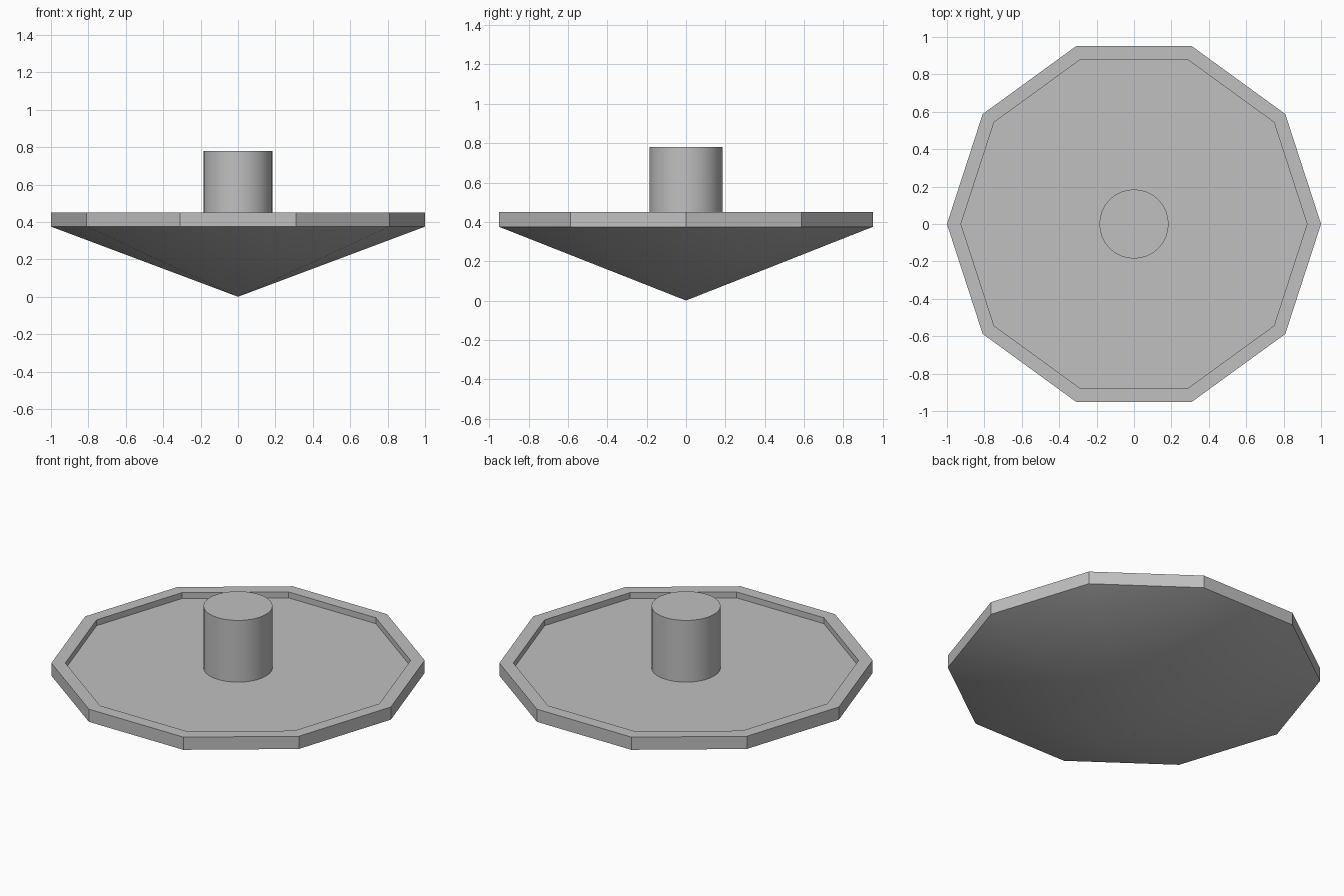
import bpy
import bmesh
from math import cos, sin, tau, radians

cube = bpy.data.objects.get("Cube")
if cube:
    bpy.data.objects.remove(cube)

grey = bpy.data.materials.new("plain grey")
grey.use_nodes = True
grey.diffuse_color = (0.53, 0.53, 0.53, 1)
grey.node_tree.nodes["Principled BSDF"].inputs["Base Color"].default_value = grey.diffuse_color


def lathe(name, profile, sides):
    """Revolve (radius, z) points about z; ends close as a tip or a flat cap."""
    bm = bmesh.new()
    rings = []
    for r, z in profile:
        count = sides if r else 1
        rings.append([bm.verts.new((r * cos(tau * i / sides), r * sin(tau * i / sides), z))
                      for i in range(count)])
    for low, high in zip(rings, rings[1:]):
        for i in range(sides):
            j = (i + 1) % sides
            corners = [low[i % len(low)], low[j % len(low)], high[j % len(high)], high[i % len(high)]]
            bm.faces.new(list(dict.fromkeys(corners)))
    for ring in (rings[0], rings[-1]):
        if len(ring) > 1:
            bm.faces.new(ring)
    bmesh.ops.recalc_face_normals(bm, faces=bm.faces)
    mesh = bpy.data.meshes.new(name)
    bm.to_mesh(mesh)
    bm.free()
    mesh.materials.append(grey)
    obj = bpy.data.objects.new(name, mesh)
    bpy.context.collection.objects.link(obj)
    bpy.ops.object.select_all(action='DESELECT')
    obj.select_set(True)
    bpy.context.view_layer.objects.active = obj
    bpy.ops.object.shade_smooth_by_angle(angle=radians(30))
    return obj


FLOOR, RIM = 0.415, 0.45

# Ten-sided dish: pointed underside, upright edge, raised rim and sunken floor
lathe("dish", [(0, 0), (1, 0.375), (1, RIM), (0.925, RIM), (0.925, FLOOR)], 10)

# Round post standing on the floor
lathe("post", [(0.185, FLOOR), (0.185, 0.78)], 32)
